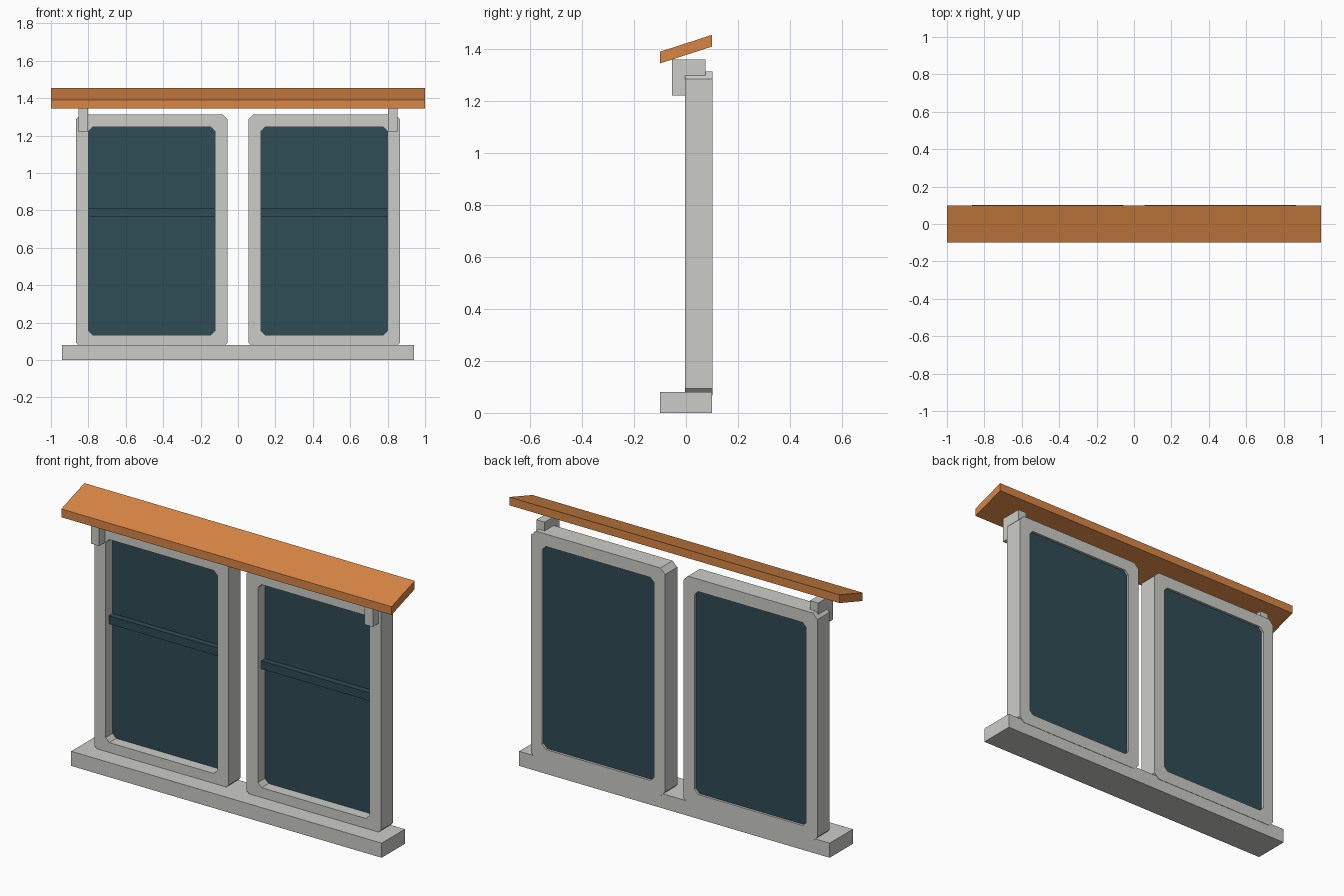
import bpy
import bmesh

default = bpy.data.objects.get("Cube")
if default:
    bpy.data.objects.remove(default, do_unlink=True)


def material(name, rgb):
    mat = bpy.data.materials.new(name)
    mat.use_nodes = True
    mat.diffuse_color = (*rgb, 1)
    mat.node_tree.nodes["Principled BSDF"].inputs["Base Color"].default_value = (*rgb, 1)
    return mat


GREY = material("pale grey", (0.60, 0.60, 0.57))
ORANGE = material("orange wood", (0.69, 0.24, 0.06))
GLASS = material("dark teal glass", (0.028, 0.072, 0.09))


def finish(name, bm, mat):
    bmesh.ops.recalc_face_normals(bm, faces=bm.faces)
    mesh = bpy.data.meshes.new(name)
    bm.to_mesh(mesh)
    bm.free()
    mesh.materials.append(mat)
    obj = bpy.data.objects.new(name, mesh)
    bpy.context.collection.objects.link(obj)
    return obj


def prism(name, points, to_3d, depth, mat):
    """Extrude a flat outline along the depth vector."""
    bm = bmesh.new()
    face = bm.faces.new([bm.verts.new(to_3d(a, b)) for a, b in points])
    result = bmesh.ops.extrude_face_region(bm, geom=[face])
    moved = [v for v in result["geom"] if isinstance(v, bmesh.types.BMVert)]
    bmesh.ops.translate(bm, verts=moved, vec=depth)
    return finish(name, bm, mat)


def side_profile(name, points, x0, x1, mat):
    return prism(name, points, lambda y, z: (x0, y, z), (x1 - x0, 0, 0), mat)


def rect(a0, a1, b0, b1):
    return [(a0, b0), (a1, b0), (a1, b1), (a0, b1)]


def chamfered(x0, x1, z0, z1, c):
    return [(x0 + c, z0), (x1 - c, z0), (x1, z0 + c), (x1, z1 - c),
            (x1 - c, z1), (x0 + c, z1), (x0, z1 - c), (x0, z0 + c)]


def ring(name, outer, inner, y0, y1, mat):
    """Hollow frame between two matching outlines."""
    bm = bmesh.new()
    loops = [[bm.verts.new((x, y, z)) for x, z in pts]
             for pts, y in ((outer, y0), (outer, y1), (inner, y1), (inner, y0))]
    n = len(outer)
    for k in range(4):
        a, b = loops[k], loops[(k + 1) % 4]
        for i in range(n):
            j = (i + 1) % n
            bm.faces.new((a[i], a[j], b[j], b[i]))
    return finish(name, bm, mat)


# Sill and sloped awning board
side_profile("sill", rect(-0.1, 0.1, 0, 0.08), -0.94, 0.94, GREY)
side_profile("awning_board",
             [(-0.1, 1.345), (0.1, 1.41), (0.1, 1.455), (-0.1, 1.39)],
             -1, 1, ORANGE)

# Windows and awning brackets on each side
for side, s in (("left", 1), ("right", -1)):
    cx = s * 0.461
    outer = chamfered(cx - 0.406, cx + 0.406, 0.066, 1.313, 0.028)
    opening = chamfered(cx - 0.338, cx + 0.338, 0.134, 1.245, 0.022)
    ring(side + "_window_frame", outer, opening, -0.003, 0.102, GREY)
    prism(side + "_glass", opening, lambda x, z: (x, 0.057, z), (0, 0.032, 0), GLASS)
    side_profile(side + "_glazing_bar", rect(0.024, 0.07, 0.768, 0.812),
                 cx - 0.338, cx + 0.338, GLASS)
    bracket = [(-0.053, 1.222), (-0.002, 1.222), (-0.002, 1.299),
               (0.075, 1.299), (0.075, 1.361), (-0.053, 1.361)]
    side_profile(side + "_bracket", bracket, s * 0.803, s * 0.853, GREY)
